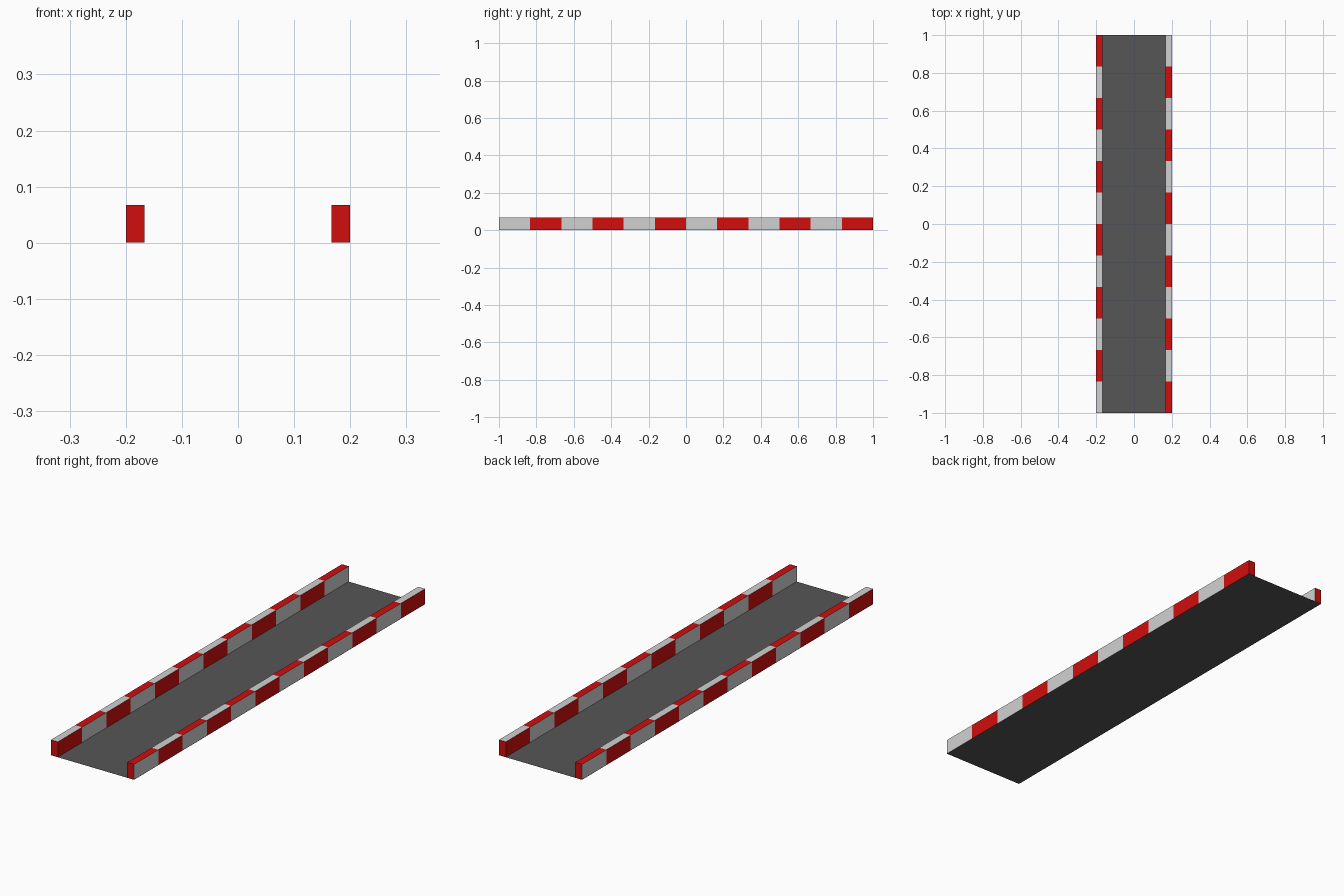
import bpy, bmesh

if "Cube" in bpy.data.objects:
    bpy.data.objects.remove(bpy.data.objects["Cube"])

HALF_W, HALF_L = 0.2, 1.0
CURB_IN, CURB_H, SEGS = 0.167, 0.067, 12


def material(name, color):
    m = bpy.data.materials.new(name)
    m.diffuse_color = (*color, 1)
    m.use_nodes = True
    m.node_tree.nodes["Principled BSDF"].inputs["Base Color"].default_value = m.diffuse_color
    return m


asphalt = material("asphalt grey", (0.094, 0.094, 0.094))
red = material("curb red", (0.64, 0.004, 0.004))
white = material("curb white", (0.64, 0.64, 0.64))


def finish(bm, name, mats):
    mesh = bpy.data.meshes.new(name)
    bm.to_mesh(mesh)
    bm.free()
    for m in mats:
        mesh.materials.append(m)
    obj = bpy.data.objects.new(name, mesh)
    bpy.context.collection.objects.link(obj)
    return obj


# Flat road surface, running under both curbs
bm = bmesh.new()
bm.faces.new([bm.verts.new((x, y, 0)) for x, y in
              ((-HALF_W, -HALF_L), (HALF_W, -HALF_L), (HALF_W, HALF_L), (-HALF_W, HALF_L))])
finish(bm, "road_surface", [asphalt])


# Striped curb: the top stripes alternate against the side stripes
def curb(name, side):
    x0, x1 = sorted((side * CURB_IN, side * HALF_W))
    z0 = 0.0005
    profile = [(x0, z0), (x1, z0), (x1, CURB_H), (x0, CURB_H)]
    bm = bmesh.new()
    step = 2 * HALF_L / SEGS
    rings = [[bm.verts.new((x, -HALF_L + i * step, z)) for x, z in profile]
             for i in range(SEGS + 1)]
    for i in range(SEGS):
        a, b = rings[i], rings[i + 1]
        for k in range(4):
            n = (k + 1) % 4
            bm.faces.new((a[k], a[n], b[n], b[k]))
    bm.faces.new(rings[0])
    bm.faces.new(rings[-1])
    bmesh.ops.recalc_face_normals(bm, faces=bm.faces)
    for f in bm.faces:
        if abs(f.normal.y) > 0.5:
            f.material_index = 0          # red end caps
            continue
        i = int((f.calc_center_median().y + HALF_L) / step)
        top_red = (i % 2 == 0) == (side > 0)
        is_top = f.normal.z > 0.5
        f.material_index = 0 if top_red == is_top else 1
    finish(bm, name, [red, white])


curb("right_curb", 1)
curb("left_curb", -1)
